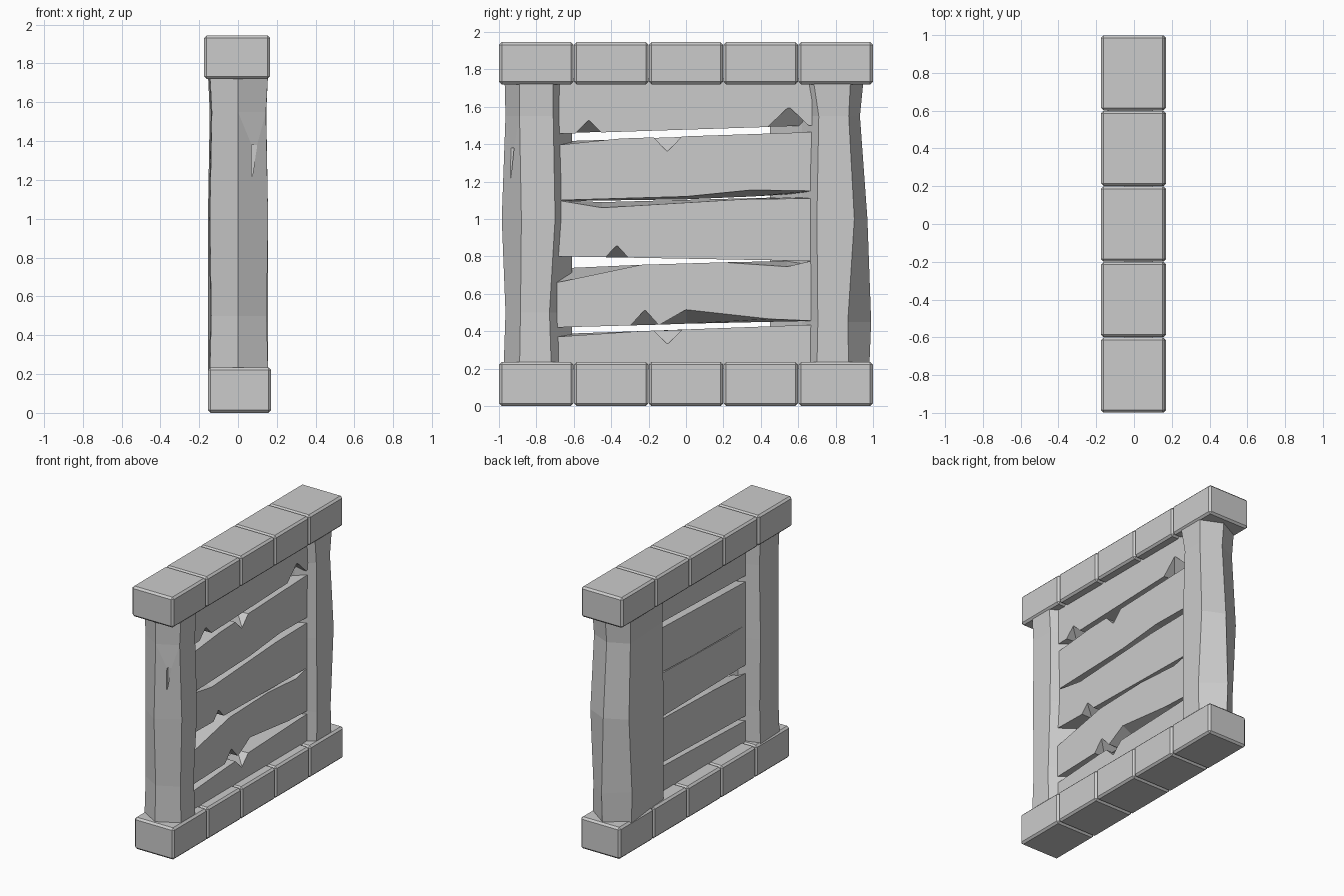
import bpy, bmesh
from mathutils import Vector

if "Cube" in bpy.data.objects:
    bpy.data.objects.remove(bpy.data.objects["Cube"], do_unlink=True)

mat = bpy.data.materials.new("plain grey")
mat.use_nodes = True
GREY = (0.6, 0.6, 0.6, 1)
mat.diffuse_color = GREY
mat.node_tree.nodes["Principled BSDF"].inputs["Base Color"].default_value = GREY

FRONT, BACK = 0.10, -0.05   # board thickness along x


def finish(name, bm):
    bmesh.ops.recalc_face_normals(bm, faces=bm.faces)
    mesh = bpy.data.meshes.new(name)
    bm.to_mesh(mesh)
    bm.free()
    mesh.materials.append(mat)
    ob = bpy.data.objects.new(name, mesh)
    bpy.context.collection.objects.link(ob)
    return ob


def loft(name, rings):
    """Skin a solid through equal-length rings and cap both ends."""
    bm = bmesh.new()
    loops = [[bm.verts.new(p) for p in ring] for ring in rings]
    n = len(loops[0])
    for a, b in zip(loops, loops[1:]):
        for i in range(n):
            j = (i + 1) % n
            bm.faces.new((a[i], a[j], b[j], b[i]))
    bm.faces.new(loops[0][::-1])
    bm.faces.new(loops[-1])
    return finish(name, bm)


def cut(ob, cutter):
    cutter.hide_render = True
    cutter.hide_viewport = True
    cutter.display_type = 'WIRE'
    mod = ob.modifiers.new("chip", 'BOOLEAN')
    mod.operation = 'DIFFERENCE'
    mod.solver = 'EXACT'
    mod.object = cutter


def chip(board, y, edge, apex, half, depth=0.09):
    """Wedge notch: a triangle on the board face sloping back to its edge."""
    grow = 1.3
    low = apex + (edge - apex) * grow
    w = half * grow
    front, deep = FRONT + 0.005, FRONT - depth * grow
    pts = [(front, y, apex), (front, y - w, low), (front, y + w, low),
           (deep, y - w, low), (deep, y + w, low)]
    bm = bmesh.new()
    v = [bm.verts.new(p) for p in pts]
    for f in ((0, 1, 2), (0, 3, 4), (0, 1, 3), (0, 2, 4), (1, 2, 4, 3)):
        bm.faces.new([v[i] for i in f])
    cut(board, finish(board.name + "_cutter", bm))


# Rows of bevelled stone blocks
def block_row(name, x0, x1, z0, z1):
    for i in range(5):
        bm = bmesh.new()
        bmesh.ops.create_cube(bm, size=1)
        for v in bm.verts:
            v.co = Vector(((x0 + x1) / 2 + v.co.x * (x1 - x0),
                           (i - 2) * 0.4 + v.co.y * 0.398,
                           (z0 + z1) / 2 + v.co.z * (z1 - z0)))
        bmesh.ops.bevel(bm, geom=bm.edges[:], offset=0.014, segments=1,
                        affect='EDGES')
        finish(f"{name}_{i + 1}", bm)


block_row("bottom_block", -0.155, 0.17, 0, 0.235)
block_row("top_block", -0.175, 0.165, 1.72, 1.945)


# Six-sided wooden posts, each level nudged to look hand-hewn
def post(name, outline, levels):
    rings = []
    for z, tip, corner, inner, wide in levels:
        shift = (tip, corner, inner, 0, 0, corner)
        rings.append([(x * wide, y + s, z) for (x, y), s in zip(outline, shift)])
    return loft(name, rings)


front_post = post(
    "front_post",
    [(0, -.97), (.155, -.89), (.155, -.72), (0, -.61), (-.15, -.66), (-.145, -.89)],
    [(.20, -.005, 0, 0, 1), (.50, .005, .005, -.01, .95), (1.0, -.015, .01, .02, 1),
     (1.55, .005, 0, .01, .93), (1.75, 0, 0, .01, 1)])
post("back_post",
     [(0, .97), (.155, .88), (.155, .70), (.03, .62), (-.13, .45), (-.155, .87)],
     [(.20, .01, -.01, 0, 1), (.45, .02, -.015, .005, 1), (1.0, 0, .02, 0, 1),
      (1.55, -.04, -.01, .01, .94), (1.75, -.02, 0, -.02, 1)])

# Narrow split in the front post
cut(front_post, loft("split_cutter", [
    [(.07, -.99, z), (.07 + w, -.99, z), (.07 + w, -.92, z), (.07, -.92, z)]
    for z, w in ((1.22, .004), (1.38, .03))]))


# Planks: top and bottom edges as (y, z at front, z at back)
def plank(name, top, bottom):
    edge = top + bottom[::-1]
    return loft(name, [[(FRONT, y, f) for y, f, b in edge],
                       [(BACK, y, b) for y, f, b in edge]])


plank_1 = plank("plank_1",
                [(-.69, .37, .385), (-.25, .40, .40), (.69, .435, .43)],
                [(-.69, .20, .20), (.69, .20, .20)])
plank_2 = plank("plank_2",
                [(-.69, .66, .735), (-.24, .755, .755), (.20, .768, .768),
                 (.54, .745, .775), (.69, .78, .78)],
                [(-.69, .42, .42), (-.14, .435, .435), (0, .515, .44),
                 (.45, .465, .45), (.69, .455, .455)])
plank_3 = plank("plank_3",
                [(-.69, 1.10, 1.10), (-.45, 1.06, 1.09), (.30, 1.105, 1.11),
                 (.69, 1.11, 1.12)],
                [(-.69, .80, .80), (.69, .775, .785)])
plank_4 = plank("plank_4",
                [(-.69, 1.395, 1.415), (-.35, 1.43, 1.425), (.69, 1.465, 1.46)],
                [(-.69, 1.10, 1.095), (0, 1.12, 1.105), (.35, 1.155, 1.12),
                 (.69, 1.15, 1.14)])
plank_5 = plank("plank_5",
                [(-.69, 1.75, 1.75), (.69, 1.75, 1.75)],
                [(-.69, 1.455, 1.46), (.69, 1.50, 1.50)])

# Chipped plank edges
for board, y, edge, apex, half in (
        (plank_1, -.10, .405, .33, .075), (plank_2, -.22, .432, .515, .075),
        (plank_3, -.37, .795, .86, .06), (plank_4, -.10, 1.438, 1.36, .075),
        (plank_5, -.52, 1.46, 1.53, .07), (plank_5, .55, 1.495, 1.60, .11)):
    chip(board, y, edge, apex, half)
